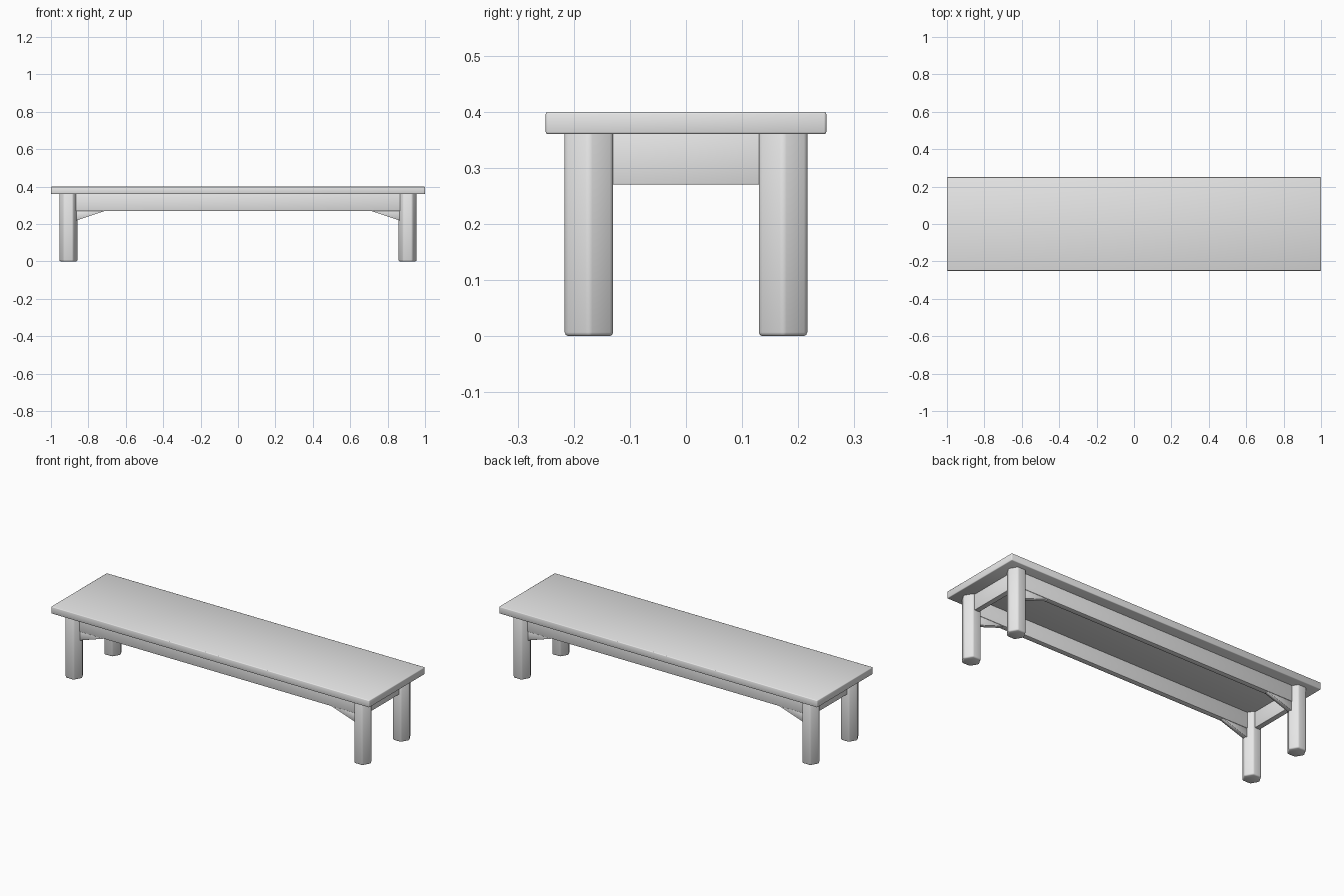
import bpy, bmesh, math

if "Cube" in bpy.data.objects:
    bpy.data.objects.remove(bpy.data.objects["Cube"])

wood = bpy.data.materials.new("plain grey")
wood.diffuse_color = (0.8, 0.8, 0.8, 1)
wood.use_nodes = True
wood.node_tree.nodes["Principled BSDF"].inputs["Base Color"].default_value = wood.diffuse_color


def finish(bm, name, bevel, segments=2):
    """Turn a bmesh into a bevelled, softly shaded object."""
    bmesh.ops.recalc_face_normals(bm, faces=bm.faces)
    bmesh.ops.bevel(bm, geom=list(bm.edges), offset=bevel, segments=segments,
                    profile=0.5, affect='EDGES', clamp_overlap=True)
    me = bpy.data.meshes.new(name)
    bm.to_mesh(me)
    bm.free()
    me.materials.append(wood)
    ob = bpy.data.objects.new(name, me)
    bpy.context.collection.objects.link(ob)
    bpy.ops.object.select_all(action='DESELECT')
    bpy.context.view_layer.objects.active = ob
    ob.select_set(True)
    bpy.ops.object.shade_smooth_by_angle(angle=math.radians(50))
    return ob


def prism(points, vector):
    """Extrude a closed outline along a vector."""
    bm = bmesh.new()
    face = bm.faces.new([bm.verts.new(p) for p in points])
    out = bmesh.ops.extrude_face_region(bm, geom=[face], use_keep_orig=True)
    moved = [g for g in out["geom"] if isinstance(g, bmesh.types.BMVert)]
    bmesh.ops.translate(bm, verts=moved, vec=vector)
    return bm


def box(name, x0, x1, y0, y1, z0, z1, bevel):
    outline = [(x0, y0, z0), (x1, y0, z0), (x1, y1, z0), (x0, y1, z0)]
    return finish(prism(outline, (0, 0, z1 - z0)), name, bevel)


LX, LY = 0.907, 0.173   # leg centres
T = 0.015               # half thickness of the aprons

# Seat board
box("seat", -1, 1, -0.25, 0.25, 0.36, 0.40, 0.004)

for sy, side in ((-1, "front"), (1, "back")):
    y = sy * LY
    # Long apron between the legs
    box(side + "_apron", -LX, LX, y - T, y + T, 0.27, 0.362, 0.002)
    for sx, end in ((-1, "left"), (1, "right")):
        # Six-sided leg with softened edges
        hexagon = [(sx * LX + 0.05 * math.cos(i * math.pi / 3),
                    y + 0.05 * math.sin(i * math.pi / 3), 0) for i in range(6)]
        finish(prism(hexagon, (0, 0, 0.37)), f"{side}_{end}_leg", 0.007)
        # Triangular brace below the apron
        tri = [(sx * 0.88, y - 0.0125, 0.2135), (sx * 0.70, y - 0.0125, 0.2735),
               (sx * 0.88, y - 0.0125, 0.2735)]
        finish(prism(tri, (0, 0.025, 0)), f"{side}_{end}_brace", 0.001, 1)

# Short aprons at both ends
for sx, end in ((-1, "left"), (1, "right")):
    x = sx * LX
    box(end + "_apron", x - T, x + T, -LY, LY, 0.27, 0.362, 0.002)
